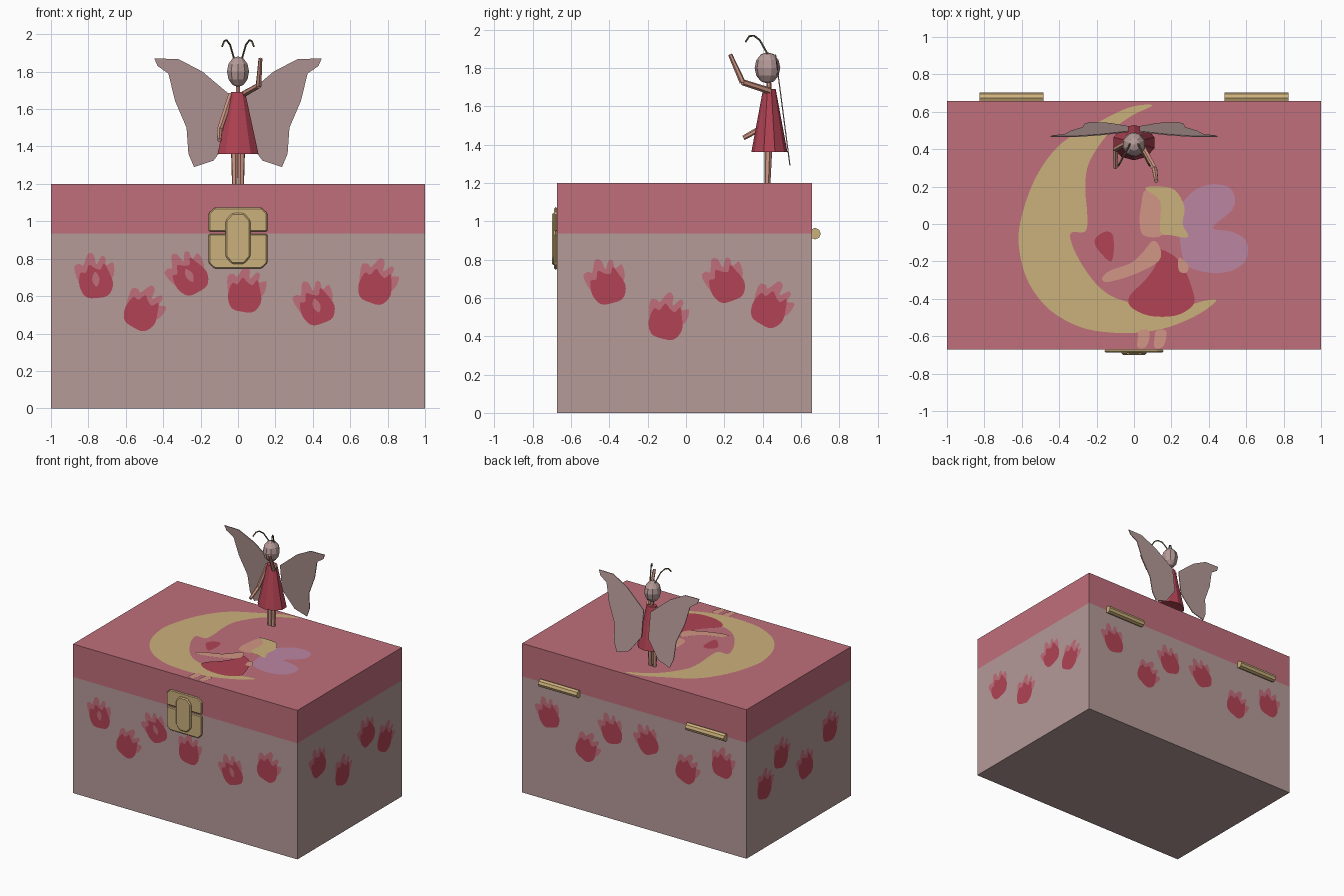
import bpy, bmesh, math
from mathutils import Vector, Matrix

if "Cube" in bpy.data.objects:
    bpy.data.objects.remove(bpy.data.objects["Cube"])


def material(name, r, g, b):
    m = bpy.data.materials.new(name)
    m.diffuse_color = (r, g, b, 1)
    m.use_nodes = True
    m.node_tree.nodes["Principled BSDF"].inputs["Base Color"].default_value = m.diffuse_color
    return m


ROSE = material("rose pink", 0.52, 0.158, 0.197)
PALE = material("dusty pale pink", 0.46, 0.325, 0.315)
RED = material("raspberry red", 0.44, 0.055, 0.088)
GOLD = material("soft gold", 0.60, 0.435, 0.20)
SKIN = material("skin", 0.64, 0.31, 0.235)
LILAC = material("lilac", 0.50, 0.24, 0.36)
OLIVE = material("dark olive", 0.20, 0.16, 0.09)

Y0, Y1, SPLIT, TOP = -0.672, 0.658, 0.935, 1.2


def finish(name, bm, mat):
    mesh = bpy.data.meshes.new(name)
    bm.to_mesh(mesh)
    bm.free()
    mesh.materials.append(mat)
    ob = bpy.data.objects.new(name, mesh)
    bpy.context.collection.objects.link(ob)
    return ob


def shell(name, z0, z1, mat, open_z):
    """Box without the face lying at open_z."""
    bm = bmesh.new()
    bmesh.ops.create_cube(bm, size=1)
    for v in bm.verts:
        v.co = (v.co.x * 2, (Y0 + Y1) / 2 + v.co.y * (Y1 - Y0), (z0 + z1) / 2 + v.co.z * (z1 - z0))
    cut = [f for f in bm.faces if abs(f.normal.z) > 0.9 and abs(f.calc_center_median().z - open_z) < 1e-4]
    bmesh.ops.delete(bm, geom=cut, context='FACES')
    return finish(name, bm, mat)


def prism(name, outline, y_of, depth, mat, bevel=0):
    """Outline in x,z pushed along -y by depth, its back lying on y_of(z)."""
    bm = bmesh.new()
    back = bm.faces.new([bm.verts.new((x, y_of(z), z)) for x, z in outline])
    ext = bmesh.ops.extrude_face_region(bm, geom=[back], use_keep_orig=True)
    for g in ext["geom"]:
        if isinstance(g, bmesh.types.BMVert):
            g.co.y -= depth
    bmesh.ops.recalc_face_normals(bm, faces=bm.faces)
    ob = finish(name, bm, mat)
    if bevel:
        mod = ob.modifiers.new("bevel", 'BEVEL')
        mod.width, mod.segments = bevel, 1
    return ob


def limb(name, points, radii, mat, sides=6):
    """Tapered straight segments joined along a path."""
    bm = bmesh.new()
    for a, b, ra, rb in zip(points, points[1:], radii, radii[1:]):
        a, b = Vector(a), Vector(b)
        d = b - a
        mtx = Matrix.Translation((a + b) / 2) @ d.to_track_quat('Z', 'Y').to_matrix().to_4x4()
        bmesh.ops.create_cone(bm, cap_ends=True, segments=sides, radius1=ra, radius2=rb,
                              depth=d.length, matrix=mtx)
    return finish(name, bm, mat)


def smooth(pts, n=4):
    """Closed Catmull-Rom curve through pts."""
    out, k = [], len(pts)
    for i in range(k):
        p0, p1, p2, p3 = (Vector(pts[(i + j) % k]) for j in (-1, 0, 1, 2))
        for s in range(n):
            t = s / n
            out.append(0.5 * (2 * p1 + (p2 - p0) * t + (2 * p0 - 5 * p1 + 4 * p2 - p3) * t * t
                              + (3 * p1 - p0 - 3 * p2 + p3) * t ** 3))
    return out


FRAMES = {  # origin, horizontal axis, vertical axis of each painted side
    "front": ((0, Y0, 0), (1, 0, 0), (0, 0, 1)),
    "back": ((0, Y1, 0), (-1, 0, 0), (0, 0, 1)),
    "right": ((1, 0, 0), (0, 1, 0), (0, 0, 1)),
    "left": ((-1, 0, 0), (0, -1, 0), (0, 0, 1)),
    "top": ((0, 0, TOP), (1, 0, 0), (0, 1, 0)),
}


def decal(name, side, pts, layer, mat, at=(0, 0), angle=0):
    """Thin painted shape, pts in hundredths of a unit."""
    o, u, v = (Vector(c) for c in FRAMES[side])
    n = u.cross(v)
    c, s = math.cos(math.radians(angle)), math.sin(math.radians(angle))
    bm = bmesh.new()
    vs = []
    for p in smooth(pts):
        x, y = p.x / 100, p.y / 100
        vs.append(bm.verts.new(o + u * (at[0] + c * x - s * y) + v * (at[1] + s * x + c * y) + n * 0.0025 * layer))
    f = bm.faces.new(vs)
    f.normal_update()
    if f.normal.dot(n) < 0:
        f.normal_flip()
    bmesh.ops.triangulate(bm, faces=[f])
    return finish(name, bm, mat)


# Box and lid
shell("box_base", 0, SPLIT, PALE, SPLIT)
shell("box_lid", SPLIT, TOP, ROSE, SPLIT)

# Hinges
for i, x in enumerate((-0.655, 0.655)):
    limb(f"hinge_{i}", [(x - 0.172, 0.673, SPLIT), (x + 0.172, 0.673, SPLIT)], (0.03, 0.03), GOLD, 8)

# Latch: two plates and a hasp across them
on_front = lambda z: Y0
prism("latch_upper_plate", [(-.157, .945), (.157, .945), (.157, 1.043), (.125, 1.073), (-.125, 1.073), (-.157, 1.043)],
      on_front, 0.016, GOLD, 0.006)
prism("latch_lower_plate", [(-.157, .933), (.157, .933), (.157, .777), (.125, .747), (-.125, .747), (-.157, .777)],
      on_front, 0.016, GOLD, 0.006)
prism("latch_hasp", [(-.066, .81), (-.033, .772), (.033, .772), (.066, .81), (.066, 1.005), (.033, 1.043),
                     (-.033, 1.043), (-.066, 1.005)], on_front, 0.028, GOLD, 0.008)

# Painted flowers: pink petals, red bud, sometimes a pink centre
PETALS = [(-8, -3), (-11, 7), (-8, 9), (-6, 8), (-3, 14), (0, 13), (1, 8), (4, 12), (6, 11), (6, 7), (10, 8), (9, 0), (0, -4)]
BUD = [(0, -10), (6, -9), (9, -3), (7, 4), (5, 8), (3, 5), (0, 6), (-3, 8), (-5, 4), (-8, 4), (-9, -3), (-6, -9)]
CENTRE = [(0, -4), (2, 0), (0, 4), (-2, 0)]
FLOWERS = {  # across, up, tilt, has centre
    "front": [(-.76, .69, 5, 1), (-.51, .52, -30, 0), (-.26, .71, 30, 1), (.04, .615, -10, 0), (.42, .55, 20, 1), (.74, .66, -20, 0)],
    "back": [(-.76, .69, 15, 0), (-.42, .51, -30, 0), (-.2, .71, 15, 0), (.12, .71, 25, 0), (.47, .57, -25, 0), (.79, .70, -10, 0)],
    "right": [(-.41, .67, 15, 0), (-.10, .485, -15, 0), (.21, .68, 20, 0), (.44, .55, -30, 0)],
    "left": [(-.43, .50, -15, 0), (-.22, .67, -15, 0), (.09, .47, 10, 0), (.40, .65, -10, 0)],
}
for side, flowers in FLOWERS.items():
    for i, (x, z, tilt, centre) in enumerate(flowers):
        decal(f"{side}_petals_{i}", side, PETALS, 1, ROSE, (x, z), tilt)
        decal(f"{side}_bud_{i}", side, BUD, 2, RED, (x, z), tilt)
        if centre:
            decal(f"{side}_flower_centre_{i}", side, CENTRE, 3, ROSE, (x, z), tilt)

# Painted lid picture: crescent moon and a fairy
decal("painted_moon", "top", [(10, 63.5), (-2, 62.5), (-18, 55), (-39, 43), (-53, 24), (-61, 0), (-61, -16), (-56, -32),
      (-45, -46), (-29, -55), (-13, -58), (3, -58), (19, -55), (35, -48), (44, -41), (38, -41), (30, -43), (14, -45),
      (-2, -42), (-13, -38), (-22, -30), (-31, -16), (-34, -5), (-26, -4), (-25, 5), (-26, 18), (-25, 30),
      (-20, 40), (-12, 50), (-1, 58)], 1, GOLD)
decal("painted_heart", "top", [(-21, -10), (-20, -7), (-15, -4), (-11, -7), (-12, -20), (-19, -14)], 1, RED)
decal("painted_wings", "top", [(24, -6), (20, 2), (30, 16), (40, 21), (50, 20), (54, 14), (52, 7), (42, -2), (52, -4),
      (60, -9), (60, -19), (52, -25), (40, -26), (28, -22), (25, -12)], 1, LILAC)
decal("painted_face", "top", [(4, 11), (6, 18), (14, 18), (16, 5), (15, -6), (5, -6), (3, 2)], 1, SKIN)
decal("painted_hair", "top", [(6, 19), (14, 20), (22, 18), (27, 9), (26, 0), (29, -7), (20, -6), (14, -4), (14, 12)], 2, GOLD)
decal("painted_dress", "top", [(12, -14), (18, -15), (26, -22), (32, -38), (31, -44), (22, -49), (8, -49), (-2, -44),
      (-2, -38), (6, -30), (12, -21)], 2, RED)
decal("painted_arm", "top", [(10, -9), (14, -13), (13, -20), (0, -27), (-14, -31), (-17, -29), (-13, -25), (-2, -21), (4, -16)], 3, SKIN)
decal("painted_far_arm", "top", [(24, -18), (29, -22), (28, -26), (24, -25)], 3, SKIN)
for i, x in enumerate((0, 9)):
    decal(f"painted_leg_{i}", "top", [(x + 3, -57), (x + 8, -57), (x + 8, -62), (x + 6, -66), (x + 2, -66), (x + 2, -61)], 2, SKIN)

# Fairy figurine: dress, neck, head
FY = 0.435
bm = bmesh.new()
bmesh.ops.create_cone(bm, cap_ends=True, segments=10, radius1=0.115, radius2=0.04, depth=0.33)
for v in bm.verts:
    v.co = (v.co.x, FY + v.co.y * 0.82, v.co.z + 1.525)
finish("figurine_dress", bm, RED)
limb("figurine_neck", [(0, FY, 1.67), (0, FY - 0.005, 1.75)], (0.013, 0.013), SKIN)
bm = bmesh.new()
bmesh.ops.create_uvsphere(bm, u_segments=10, v_segments=6, radius=1)
for v in bm.verts:
    v.co = (v.co.x * 0.062, 0.425 + v.co.y * 0.067, 1.8 + v.co.z * 0.082)
finish("figurine_head", bm, PALE)

# Raised arm and lowered arm
limb("figurine_raised_arm", [(.03, .435, 1.68), (.11, .295, 1.725), (.12, .23, 1.87)], (.018, .016, .011), SKIN)
limb("figurine_lowered_arm", [(-.035, .435, 1.68), (-.098, .40, 1.49), (-.10, .30, 1.435)], (.018, .016, .012), SKIN)

# Mirrored legs, antennae and wings
WING = [(.03, 1.665), (.19, 1.80), (.32, 1.868), (.447, 1.87), (.43, 1.83), (.372, 1.79), (.337, 1.645),
        (.275, 1.50), (.265, 1.36), (.235, 1.29), (.13, 1.325), (.10, 1.365), (.03, 1.46)]
for s, side in ((-1, "left"), (1, "right")):
    limb(f"figurine_{side}_leg", [(s * .017, FY - .01, TOP), (s * .018, FY - .005, 1.37)], (.016, .02), SKIN)
    limb(f"figurine_{side}_antenna", [(s * .02, .43, 1.865), (s * .043, .385, 1.945), (s * .06, .355, 1.968),
         (s * .073, .33, 1.965), (s * .085, .31, 1.935)], (.005,) * 5, OLIVE, 5)
    prism(f"figurine_{side}_wing", [(s * x, z) for x, z in WING],
          lambda z: 0.47 + (1.87 - z) * 0.13, 0.006, PALE)
